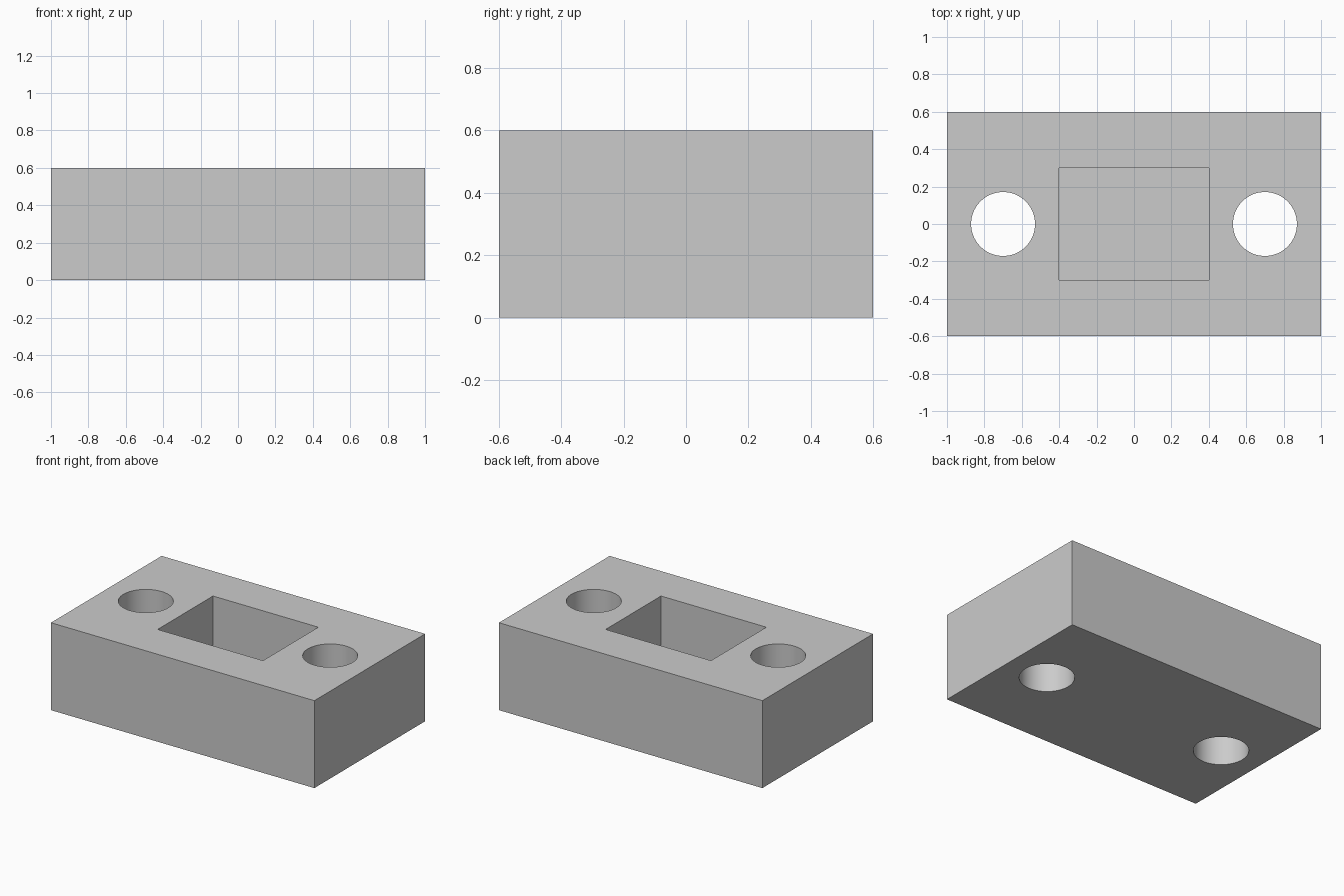
import bpy
import math

cube = bpy.data.objects.get("Cube")
if cube:
    bpy.data.objects.remove(cube, do_unlink=True)

LENGTH, WIDTH, HEIGHT = 2.0, 1.2, 0.6
POCKET_FLOOR = 0.2

# Single plain grey colour
grey = bpy.data.materials.new("light_grey")
grey.use_nodes = True
colour = (0.6, 0.6, 0.6, 1)
grey.diffuse_color = colour
grey.node_tree.nodes["Principled BSDF"].inputs["Base Color"].default_value = colour


def box(name, size, z):
    bpy.ops.mesh.primitive_cube_add(size=1, location=(0, 0, z))
    obj = bpy.context.object
    obj.name = name
    obj.scale = size
    bpy.ops.object.transform_apply(location=True, rotation=False, scale=True)
    obj.data.materials.append(grey)
    return obj


def cut(target, cutter):
    mod = target.modifiers.new("cut", "BOOLEAN")
    mod.operation = "DIFFERENCE"
    mod.solver = "EXACT"
    mod.object = cutter
    bpy.context.view_layer.objects.active = target
    bpy.ops.object.modifier_apply(modifier=mod.name)
    bpy.data.objects.remove(cutter, do_unlink=True)


# Solid block
block = box("block", (LENGTH, WIDTH, HEIGHT), HEIGHT / 2)

# Rectangular blind pocket in the top
pocket = box("pocket_cutter", (0.8, 0.6, 1), POCKET_FLOOR + 0.5)
cut(block, pocket)

# Round through hole on each side of the pocket
for side in (-1, 1):
    bpy.ops.mesh.primitive_cylinder_add(
        vertices=64, radius=0.171, depth=HEIGHT * 2,
        location=(side * 0.7, 0, HEIGHT / 2))
    hole = bpy.context.object
    hole.name = "hole_cutter"
    hole.data.materials.append(grey)
    cut(block, hole)

# Smooth hole walls, sharp edges elsewhere
bpy.ops.object.select_all(action="DESELECT")
block.select_set(True)
bpy.context.view_layer.objects.active = block
bpy.ops.object.shade_smooth_by_angle(angle=math.radians(30))
